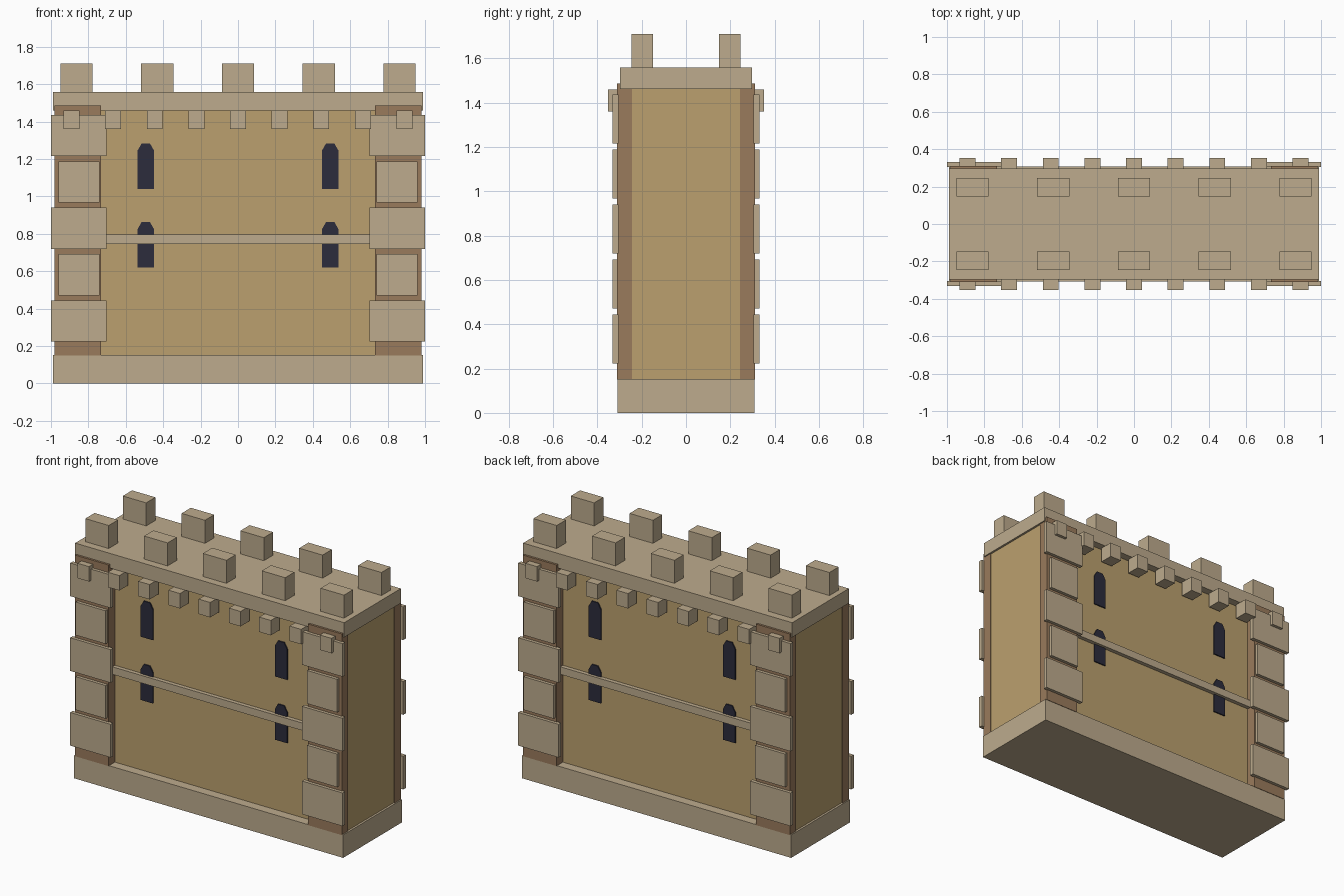
import bpy, bmesh, math

default = bpy.data.objects.get("Cube")
if default:
    bpy.data.objects.remove(default, do_unlink=True)


def linear(channel):
    channel /= 255
    return channel / 12.92 if channel <= 0.04045 else ((channel + 0.055) / 1.055) ** 2.4


def make_material(name, *rgb):
    mat = bpy.data.materials.new(name)
    colour = [linear(c) for c in rgb] + [1]
    mat.use_nodes = True
    mat.diffuse_color = colour
    mat.node_tree.nodes["Principled BSDF"].inputs["Base Color"].default_value = colour
    return mat


stone = make_material("pale stone", 189, 171, 141)
plaster = make_material("tan wall", 187, 160, 110)
brick = make_material("brown brick", 154, 123, 92)
glass = make_material("dark opening", 44, 44, 60)


def finish(name, bm, mat):
    bmesh.ops.recalc_face_normals(bm, faces=bm.faces)
    mesh = bpy.data.meshes.new(name)
    bm.to_mesh(mesh)
    bm.free()
    mesh.materials.append(mat)
    obj = bpy.data.objects.new(name, mesh)
    bpy.context.collection.objects.link(obj)
    return obj


def box(name, mat, xs, ys, zs):
    """Block spanning the given ranges on each axis."""
    bm = bmesh.new()
    bmesh.ops.create_cube(bm, size=1)
    for v in bm.verts:
        for axis, (low, high) in enumerate((xs, ys, zs)):
            v.co[axis] = high if v.co[axis] > 0 else low
    return finish(name, bm, mat)


def span(centre, width):
    return centre - width / 2, centre + width / 2


def side_span(side, inner, outer):
    return sorted((side * inner, side * outer))


def arched_window(name, x, side, bottom):
    """Narrow opening with a three-sided arched head."""
    half, spring = 0.045, bottom + 0.203
    outline = [(x - half, bottom), (x + half, bottom)]
    for step in range(4):
        angle = math.pi * step / 3
        outline.append((x + half * math.cos(angle), spring + half * math.sin(angle)))
    bm = bmesh.new()
    face = bm.faces.new([bm.verts.new((px, side * 0.24, pz)) for px, pz in outline])
    grown = bmesh.ops.extrude_face_region(bm, geom=[face])["geom"]
    for v in grown:
        if isinstance(v, bmesh.types.BMVert):
            v.co.y = side * 0.254
    finish(name, bm, glass)


# Main body
box("base_plinth", stone, (-0.988, 0.988), (-0.308, 0.308), (0, 0.152))
box("wall_core", plaster, (-0.974, 0.974), (-0.246, 0.246), (0.15, 1.47))
box("roof_slab", stone, (-0.988, 0.988), (-0.297, 0.297), (1.46, 1.557))

for side, face_name in ((-1, "front"), (1, "back")):
    # Battlements and the small brackets beneath the slab
    for i in range(5):
        box(f"{face_name}_merlon_{i}", stone, span((i - 2) * 0.432, 0.172),
            side_span(side, 0.148, 0.245), (1.55, 1.71))
    for i in range(9):
        box(f"{face_name}_corbel_{i}", stone, span((i - 4) * 0.2225, 0.085),
            side_span(side, 0.26, 0.352), (1.36, 1.459))

    # String course across the middle
    box(f"{face_name}_band", stone, (-0.735, 0.735),
        side_span(side, 0.24, 0.273), (0.745, 0.795))

    for hand, hand_name in ((-1, "right"), (1, "left")):
        label = f"{face_name}_{hand_name}"
        # Corner pilaster faced with alternating blocks
        box(f"{label}_pilaster", brick, side_span(hand, 0.732, 0.98),
            side_span(side, 0.244, 0.311), (0.15, 1.485))
        for i in range(5):
            inner, outer = (0.74, 0.96) if i % 2 else (0.703, 1.0)
            box(f"{label}_quoin_{i}", stone, side_span(hand, inner, outer),
                side_span(side, 0.305, 0.332), span(0.333 + i * 0.248, 0.22))
        # Two storeys of windows
        for level, bottom in (("lower", 0.62), ("upper", 1.04)):
            arched_window(f"{label}_{level}_window", hand * 0.493, side, bottom)
